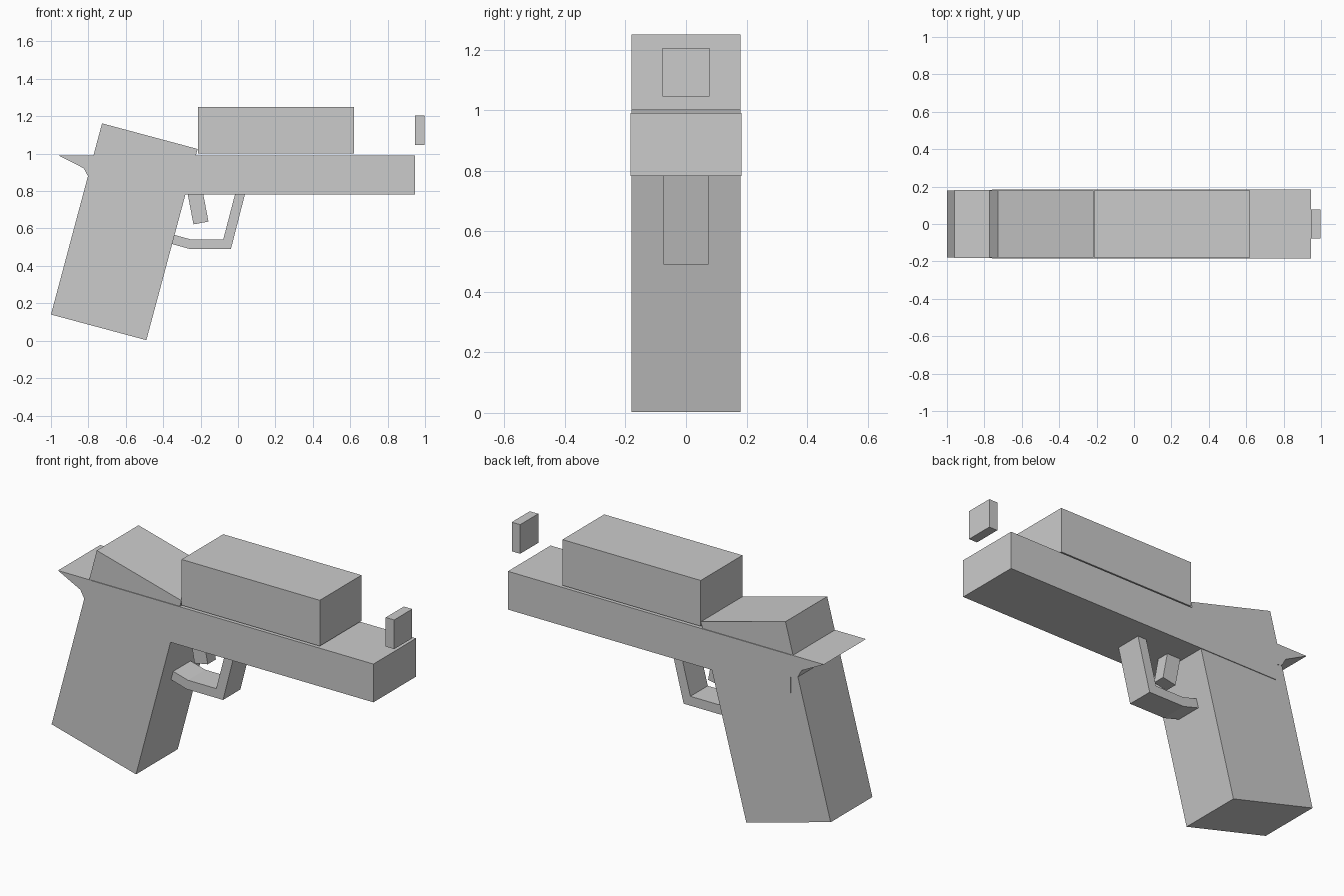
import bpy, bmesh

if "Cube" in bpy.data.objects:
    bpy.data.objects.remove(bpy.data.objects["Cube"])


def extrude_profile(name, points, half_width):
    """Extrude an x-z outline symmetrically along y."""
    bm = bmesh.new()
    face = bm.faces.new([bm.verts.new((x, -half_width, z)) for x, z in points])
    result = bmesh.ops.extrude_face_region(bm, geom=[face])
    verts = [v for v in result["geom"] if isinstance(v, bmesh.types.BMVert)]
    bmesh.ops.translate(bm, verts=verts, vec=(0, 2 * half_width, 0))
    bmesh.ops.recalc_face_normals(bm, faces=bm.faces)
    mesh = bpy.data.meshes.new(name)
    bm.to_mesh(mesh)
    bm.free()
    obj = bpy.data.objects.new(name, mesh)
    bpy.context.collection.objects.link(obj)
    return obj


def block(name, x0, x1, z0, z1, half_width):
    return extrude_profile(name, [(x0, z0), (x1, z0), (x1, z1), (x0, z1)], half_width)


# Slanted handle
extrude_profile("grip", [(-1.0, 0.14), (-0.49, 0.003), (-0.216, 1.025), (-0.727, 1.162)], 0.18)

# Long body, raised upper block and floating sight
block("frame", -0.76, 0.947, 0.782, 0.991, 0.184)
block("upper_block", -0.215, 0.62, 1.0, 1.25, 0.18)
block("front_sight", 0.947, 0.998, 1.046, 1.205, 0.078)

# Pointed spur behind the grip
extrude_profile("rear_spur", [(-0.96, 0.991), (-0.825, 0.922), (-0.802, 0.88),
                              (-0.72, 0.86), (-0.72, 0.991)], 0.182)

# Trigger and its guard
extrude_profile("trigger", [(-0.27, 0.79), (-0.238, 0.622), (-0.158, 0.637), (-0.187, 0.79)], 0.035)
extrude_profile("trigger_guard", [(0.039, 0.79), (-0.038, 0.49), (-0.257, 0.49), (-0.37, 0.522),
                                  (-0.36, 0.571), (-0.25, 0.541), (-0.079, 0.541), (-0.014, 0.79)], 0.075)
